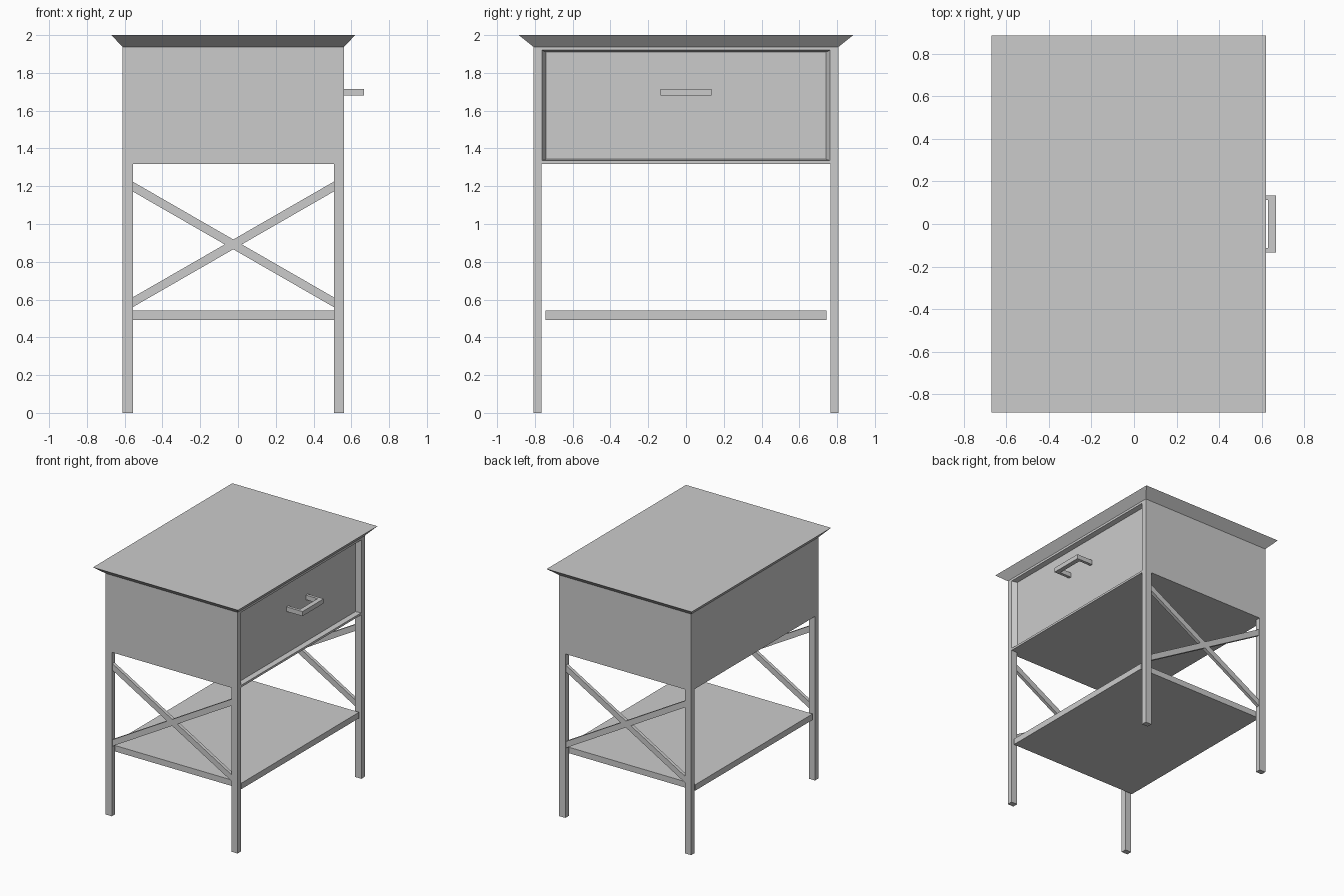
import bpy, bmesh
from mathutils import Vector

if "Cube" in bpy.data.objects:
    bpy.data.objects.remove(bpy.data.objects["Cube"])

X0, X1, Y = -0.612, 0.562, 0.808      # outer footprint of the body
LX, LY = 0.055, 0.044                 # leg section


def finish(name, bm):
    bmesh.ops.recalc_face_normals(bm, faces=bm.faces)
    me = bpy.data.meshes.new(name)
    bm.to_mesh(me)
    bm.free()
    ob = bpy.data.objects.new(name, me)
    bpy.context.collection.objects.link(ob)
    return ob


def add_prism(bm, ring, offset):
    face = bm.faces.new([bm.verts.new(p) for p in ring])
    ext = bmesh.ops.extrude_face_region(bm, geom=[face], use_keep_orig=True)
    verts = [g for g in ext["geom"] if isinstance(g, bmesh.types.BMVert)]
    bmesh.ops.translate(bm, verts=verts, vec=offset)
    return verts


def box(name, x0, x1, y0, y1, z0, z1):
    bm = bmesh.new()
    ring = [(x0, y0, z0), (x1, y0, z0), (x1, y1, z0), (x0, y1, z0)]
    add_prism(bm, ring, (0, 0, z1 - z0))
    return finish(name, bm)


# table top: slab flaring outward from the body to the upper edge
bm = bmesh.new()
upper = add_prism(bm, [(X0, -Y, 1.938), (X1, -Y, 1.938), (X1, Y, 1.938), (X0, Y, 1.938)],
                  (0, 0, 0.062))
for v in upper:
    v.co.x = -0.67 if v.co.x < 0 else 0.62
    v.co.y = -0.885 if v.co.y < 0 else 0.885
finish("table_top", bm)

# drawer case with the recessed, sloped-edge drawer front on the +x side
case = box("drawer_case", X0, X1, -Y, Y, 1.318, 1.938)
bm = bmesh.new()
bm.from_mesh(case.data)
front = max(bm.faces, key=lambda f: f.calc_center_median().x)
for x, y, z0, z1 in ((X1, 0.763, 1.335, 1.92), (0.525, 0.74, 1.343, 1.91)):
    bmesh.ops.inset_region(bm, faces=[front], thickness=0.005, use_even_offset=True)
    for v in front.verts:
        v.co = Vector((x, y if v.co.y > 0 else -y, z1 if v.co.z > 1.6 else z0))
bm.to_mesh(case.data)
bm.free()

# legs and diagonal braces, repeated on both sides
for s, side in ((-1, "front"), (1, "back")):
    ya, yb = sorted((s * Y, s * (Y - LY)))
    box(side + "_left_leg", X0, X0 + LX, ya, yb, 0, 1.318)
    box(side + "_right_leg", X1 - LX, X1, ya, yb, 0, 1.318)
    xa, xb = X0 + LX, X1 - LX
    for label, za, zb in (("rising", 0.56, 1.172), ("falling", 1.172, 0.56)):
        bm = bmesh.new()
        y = s * 0.80
        ring = [(xa, y, za), (xb, y, zb), (xb, y, zb + 0.052), (xa, y, za + 0.052)]
        add_prism(bm, ring, (0, -s * 0.027, 0))
        finish(side + "_brace_" + label, bm)

# lower shelf
box("lower_shelf", -0.605, 0.555, -0.745, 0.745, 0.493, 0.541)

# U-shaped drawer handle
bm = bmesh.new()
u = [(0.52, -0.135), (0.668, -0.135), (0.668, 0.135), (0.52, 0.135),
     (0.52, 0.112), (0.63, 0.112), (0.63, -0.112), (0.52, -0.112)]
add_prism(bm, [(x, y, 1.679) for x, y in u], (0, 0, 0.037))
finish("drawer_handle", bm)
